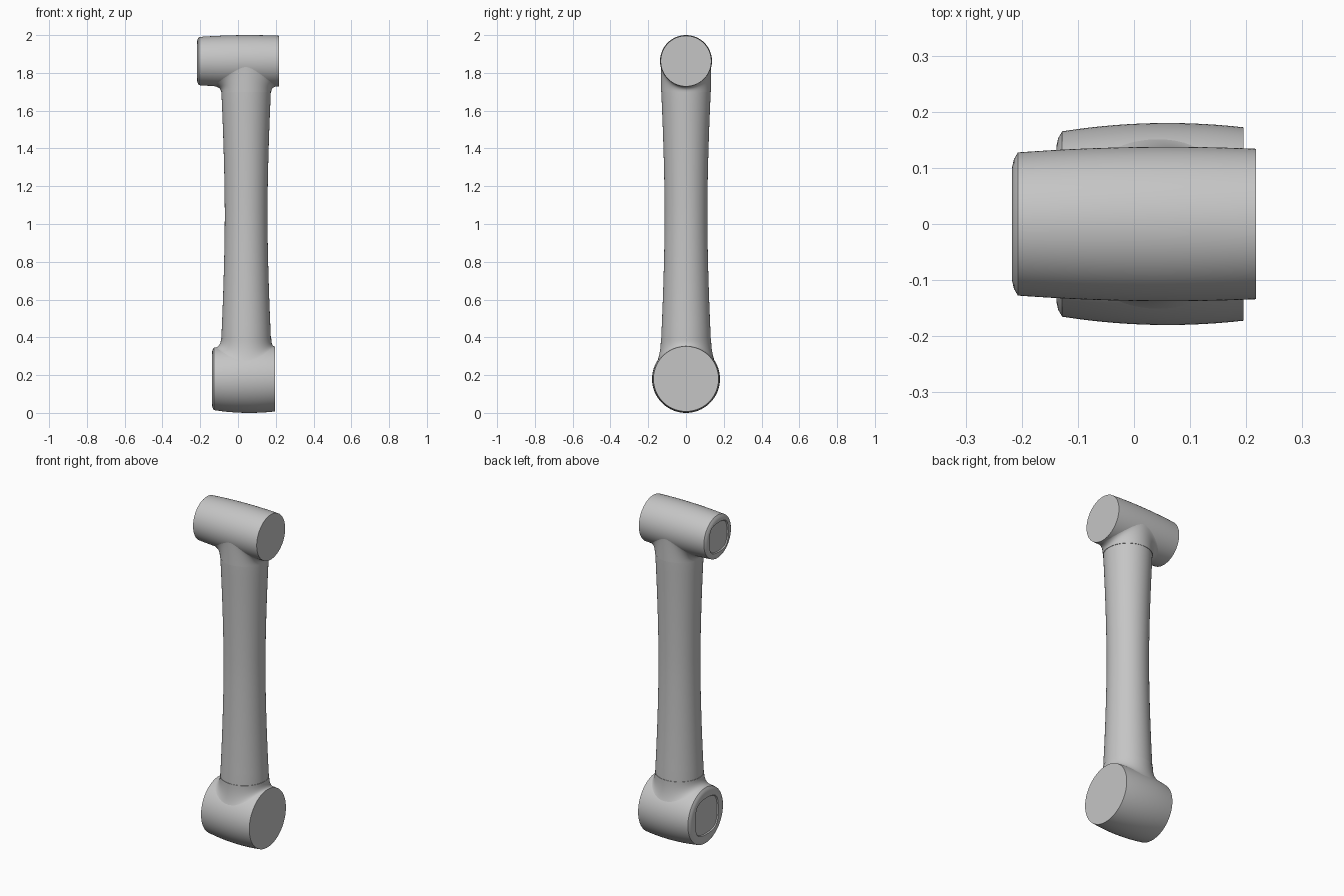
import bpy, bmesh
from math import sin, cos, pi, sqrt, radians
from mathutils import Vector

old = bpy.data.objects.get("Cube")
if old:
    bpy.data.objects.remove(old)

grey = bpy.data.materials.new("plain_grey")
grey.use_nodes = True
tone = (0.56, 0.56, 0.56, 1)
grey.diffuse_color = tone
grey.node_tree.nodes["Principled BSDF"].inputs["Base Color"].default_value = tone

SEG = 96
AXIS_X = 0.043      # shaft centre line
COLLAR_R = 0.133
ANGLES = [2 * pi * i / SEG for i in range(SEG)]


def loft(name, rings, caps):
    """Skin a list of closed rings, optionally capping both ends."""
    bm = bmesh.new()
    loops = [[bm.verts.new(p) for p in ring] for ring in rings]
    for a, b in zip(loops, loops[1:]):
        for i in range(SEG):
            j = (i + 1) % SEG
            bm.faces.new((a[i], a[j], b[j], b[i]))
    if caps:
        bm.faces.new(loops[0])
        bm.faces.new(loops[-1])
    bmesh.ops.recalc_face_normals(bm, faces=bm.faces)
    mesh = bpy.data.meshes.new(name)
    bm.to_mesh(mesh)
    bm.free()
    mesh.materials.append(grey)
    obj = bpy.data.objects.new(name, mesh)
    bpy.context.collection.objects.link(obj)
    bpy.ops.object.select_all(action="DESELECT")
    obj.select_set(True)
    bpy.context.view_layer.objects.active = obj
    bpy.ops.object.shade_smooth_by_angle(angle=radians(30))


def barrel_radius(x, size, taper):
    """Bulging barrel: widest near the shaft, slimmer at the ends."""
    return size - taper * (x - 0.06) ** 2


def barrel(name, zc, x0, x1, size, taper, panel):
    def ring(x, r, square=0.0):
        pts = []
        for a in ANGLES:
            k = (cos(a) ** 4 + sin(a) ** 4) ** -0.25
            k = 1 + square * (k - 1)
            pts.append((x, r * k * cos(a), zc + r * k * sin(a)))
        return pts

    shoulder = x0 + 0.01
    edge = barrel_radius(shoulder, size, taper)
    # recessed rounded-square panel, flat rim, bevelled shoulder
    rings = [ring(x0 + 0.006, panel - 0.004, 0.7), ring(x0, panel, 0.7),
             ring(x0, edge - 0.025), ring(x0 + 0.003, edge - 0.012)]
    steps = 14
    for i in range(steps + 1):
        x = shoulder + (x1 - shoulder) * i / steps
        rings.append(ring(x, barrel_radius(x, size, taper)))
    loft(name, rings, True)


def collar(name, z0, zc, size, taper, flare_left, flare_right, flare_y):
    """Fillet from the round shaft end to the saddle on the barrel."""
    side = 1 if z0 > zc else -1

    def on_barrel(x, y):
        r = barrel_radius(x, size, taper) - 0.001
        return Vector((x, y, zc + side * sqrt(max(r * r - y * y, 0))))

    steps = 10
    rings = [[(AXIS_X + 0.126 * cos(a), 0.126 * sin(a), z0) for a in ANGLES]]
    rings += [[] for _ in range(steps + 1)]
    for a in ANGLES:
        c, s = cos(a), sin(a)
        fx = flare_right if c > 0 else flare_left
        start = Vector((AXIS_X + COLLAR_R * c, COLLAR_R * s, z0))
        bend = on_barrel(start.x, start.y)
        end = on_barrel(start.x + fx * c, start.y + flare_y * s)
        for i in range(steps + 1):
            t = i / steps
            p = start * (1 - t) ** 2 + bend * 2 * t * (1 - t) + end * t * t
            rings[i + 1].append(p)
    loft(name, rings, False)


# Waisted shaft
shaft_rings = []
for i in range(33):
    z = 0.385 + (1.715 - 0.385) * i / 32
    u = (z - 1.05) / 0.65
    r = 0.113 + 0.018 * min(abs(u), 1.0) ** 1.7
    shaft_rings.append([(AXIS_X + r * cos(a), r * sin(a), z) for a in ANGLES])
loft("shaft", shaft_rings, True)

# Upper joint
barrel("upper_barrel", 1.8625, -0.217, 0.217, 0.1375, 0.14, 0.088)
collar("upper_collar", 1.70, 1.8625, 0.1375, 0.14, 0.06, 0.038, 0.001)

# Lower joint
barrel("lower_barrel", 0.18, -0.138, 0.195, 0.18, 0.42, 0.108)
collar("lower_collar", 0.395, 0.18, 0.18, 0.42, 0.036, 0.018, 0.034)
